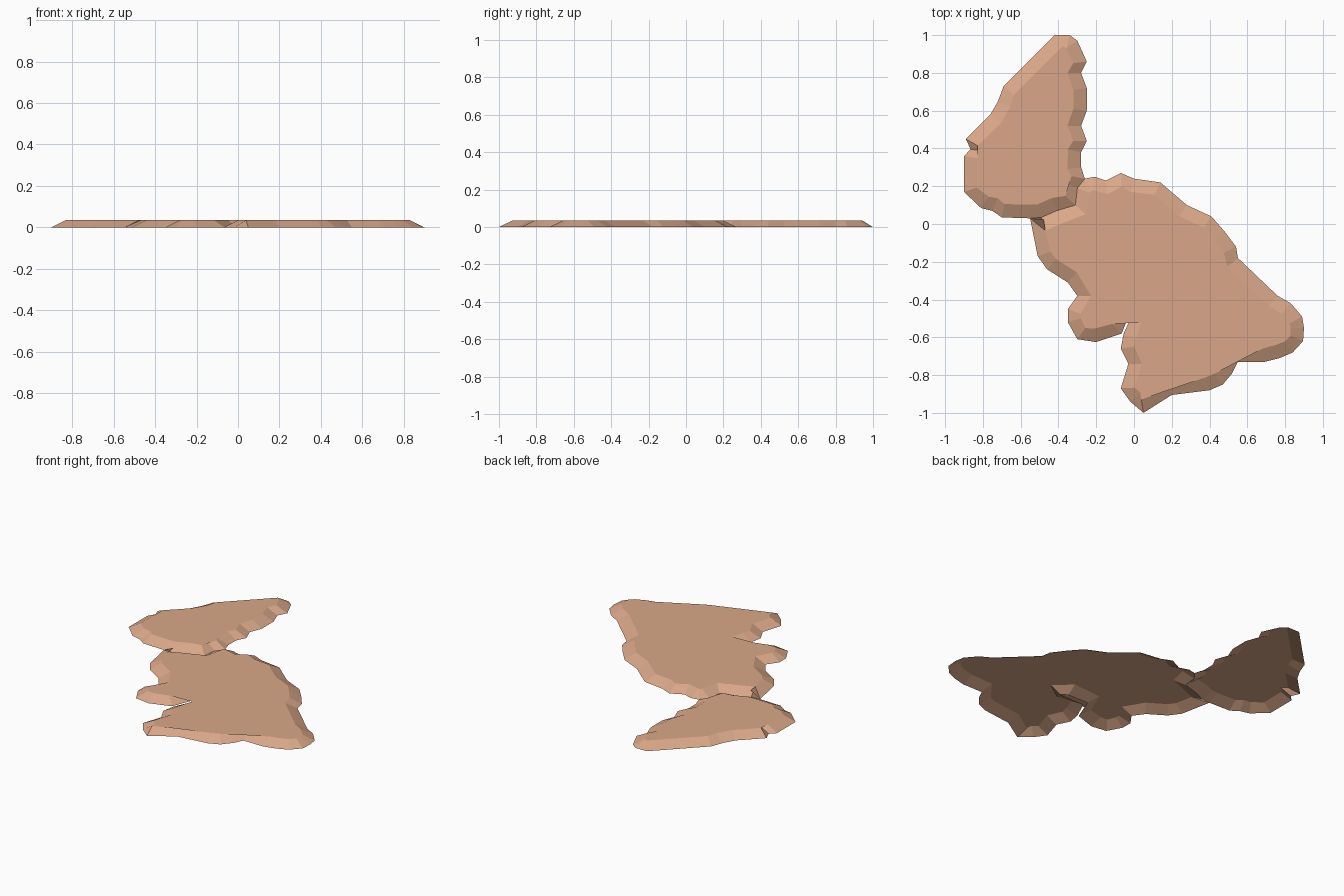
import bpy, bmesh
from mathutils import Vector

if "Cube" in bpy.data.objects:
    bpy.data.objects.remove(bpy.data.objects["Cube"])

H, INSET = 0.035, 0.072

mat = bpy.data.materials.new("warm tan")
mat.diffuse_color = (0.70, 0.39, 0.25, 1)
mat.use_nodes = True
mat.node_tree.nodes["Principled BSDF"].inputs["Base Color"].default_value = mat.diffuse_color

# seam shared by both plates, from right to left
seam = [(-.26, .24), (-.30, .19), (-.31, .10), (-.41, .07), (-.49, .035), (-.55, .03)]

# clockwise shorelines
upper = seam + [
    (-.70, .035), (-.75, .07), (-.81, .085), (-.90, .17), (-.90, .36), (-.865, .395),
    (-.89, .45), (-.76, .58), (-.72, .65), (-.69, .73), (-.42, 1), (-.34, 1), (-.30, .97),
    (-.25, .86), (-.28, .80), (-.25, .72), (-.25, .60), (-.28, .52), (-.25, .44),
    (-.28, .38), (-.28, .30)]
lower = seam[::-1] + [
    (-.21, .25), (-.15, .23), (-.07, .27), (0, .24), (.14, .22), (.28, .10), (.41, .04),
    (.48, -.04), (.54, -.12), (.55, -.18), (.76, -.38), (.83, -.42), (.89, -.49),
    (.90, -.55), (.895, -.62), (.84, -.68), (.77, -.71), (.69, -.73), (.55, -.73),
    (.52, -.79), (.47, -.85), (.40, -.88), (.20, -.905), (.05, -1), (-.02, -.94),
    (-.07, -.87), (-.03, -.74), (-.07, -.66), (-.055, -.58), (0, -.46), (.14, -.46),
    (.18, -.455), (.14, -.43), (-.005, -.43), (-.065, -.58), (-.20, -.625), (-.30, -.61), (-.35, -.52),
    (-.35, -.45), (-.30, -.38), (-.35, -.31), (-.46, -.24), (-.51, -.17)]


def plate(name, outline):
    """Open-bottomed slab: sloping faceted rim around a flat top."""
    pts = [Vector(p) for p in outline]
    n = len(pts)
    bm = bmesh.new()
    base, top = [], []
    for i, p in enumerate(pts):
        t = (pts[(i + 1) % n] - pts[i - 1]).normalized()
        q = p + Vector((t.y, -t.x)) * INSET          # inward for clockwise order
        base.append(bm.verts.new((p.x, p.y, 0)))
        top.append(bm.verts.new((q.x, q.y, H)))
    for i in range(n):
        j = (i + 1) % n
        bm.faces.new((base[j], base[i], top[i], top[j]))
    cap = bm.faces.new(top[::-1])
    bmesh.ops.triangulate(bm, faces=[cap])
    me = bpy.data.meshes.new(name)
    bm.to_mesh(me)
    bm.free()
    me.materials.append(mat)
    bpy.context.collection.objects.link(bpy.data.objects.new(name, me))


# reversing the seam direction keeps each loop clockwise
plate("upper_plate", upper)
plate("lower_plate", lower)
